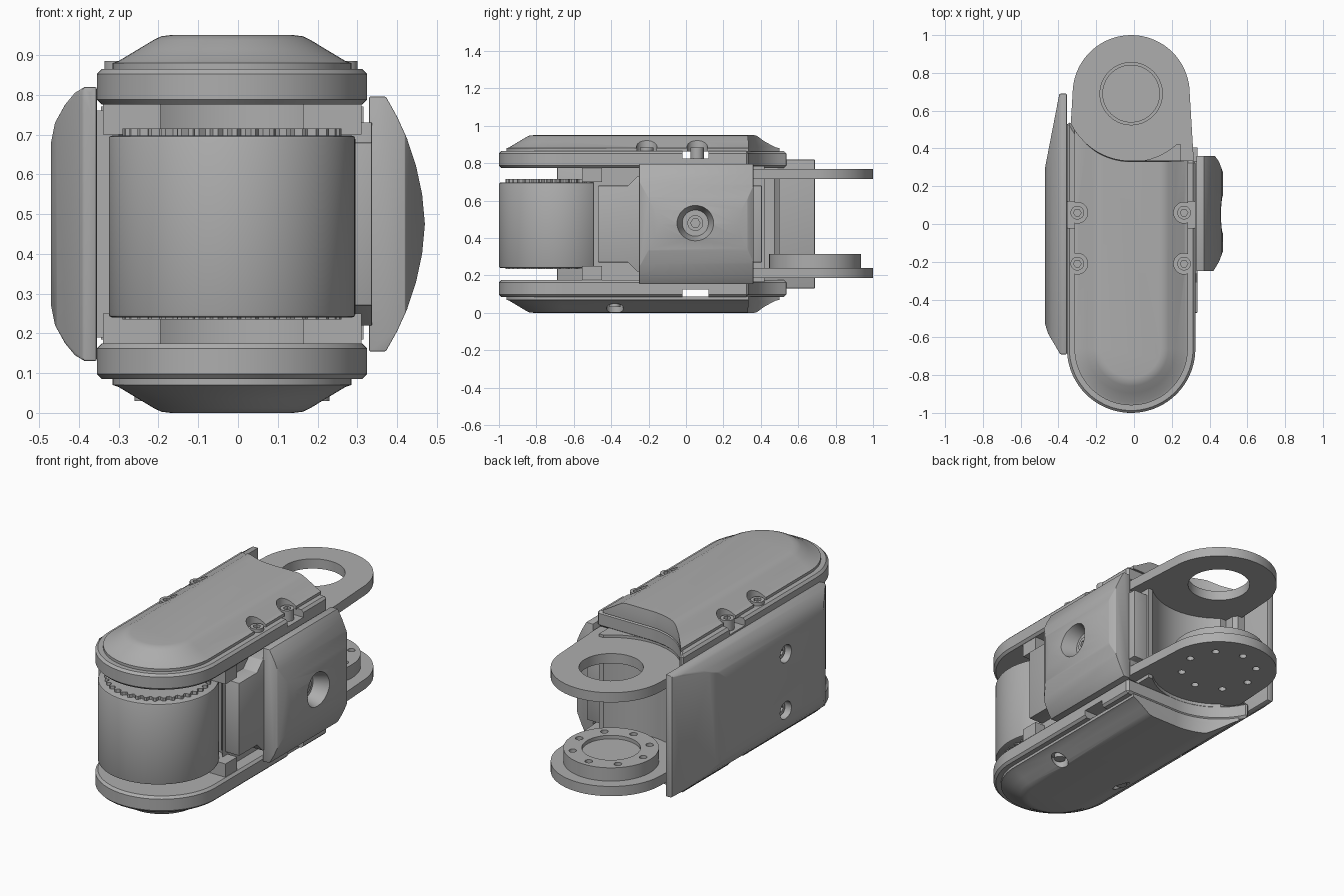
import bpy, bmesh
from math import sin, cos, pi, sqrt, radians

CX, FRONT, BACK, H = -0.015, -0.66, 0.69, 0.95   # centre line, end centres, height

cube = bpy.data.objects.get("Cube")
if cube:
    bpy.data.objects.remove(cube, do_unlink=True)

grey = bpy.data.materials.new("light_grey")
grey.use_nodes = True
grey.diffuse_color = (0.42, 0.42, 0.42, 1)
grey.node_tree.nodes["Principled BSDF"].inputs["Base Color"].default_value = (0.42, 0.42, 0.42, 1)


def loft(name, loops):
    """Skin matching closed loops and cap both ends."""
    bm = bmesh.new()
    rows = [[bm.verts.new(p) for p in loop] for loop in loops]
    n = len(rows[0])
    for a, b in zip(rows, rows[1:]):
        for i in range(n):
            j = (i + 1) % n
            bm.faces.new((a[i], a[j], b[j], b[i]))
    bm.faces.new(rows[0])
    bm.faces.new(rows[-1])
    bmesh.ops.recalc_face_normals(bm, faces=bm.faces[:])
    mesh = bpy.data.meshes.new(name)
    bm.to_mesh(mesh)
    bm.free()
    mesh.materials.append(grey)
    ob = bpy.data.objects.new(name, mesh)
    bpy.context.collection.objects.link(ob)
    return ob


def place(a, b, c, axis):
    return {"x": (c, a, b), "y": (a, c, b), "z": (a, b, c)}[axis]


def prism(name, pts, lo, hi, axis="z"):
    return loft(name, [[place(a, b, c, axis) for a, b in pts] for c in (lo, hi)])


def circle(a, b, r, n=48):
    return [(a + r * cos(2 * pi * i / n), b + r * sin(2 * pi * i / n)) for i in range(n)]


def disc(name, a, b, r, lo, hi, axis="z", r2=None, n=48):
    ends = ((r, lo), (r if r2 is None else r2, hi))
    return loft(name, [[place(p, q, c, axis) for p, q in circle(a, b, rad, n)] for rad, c in ends])


def box(name, x0, x1, y0, y1, z0, z1):
    return prism(name, [(x0, y0), (x1, y0), (x1, y1), (x0, y1)], min(z0, z1), max(z0, z1))


def use(ob, mod):
    bpy.context.view_layer.objects.active = ob
    bpy.ops.object.modifier_apply(modifier=mod.name)


def combine(ob, tools, operation="DIFFERENCE"):
    for tool in tools:
        mod = ob.modifiers.new("cut", "BOOLEAN")
        mod.operation, mod.solver, mod.object = operation, "EXACT", tool
        use(ob, mod)
        bpy.data.objects.remove(tool, do_unlink=True)
    return ob


def bevel(ob, width, segments=2, angle=40):
    mod = ob.modifiers.new("bevel", "BEVEL")
    mod.width, mod.segments, mod.angle_limit = width, segments, radians(angle)
    mod.limit_method = "ANGLE"
    use(ob, mod)
    return ob


def link_outline(w, arc):
    """Round front, straight sides, concave back with a horn on one side."""
    pts = [(CX - w * cos(pi * i / 36), FRONT - w * sin(pi * i / 36)) for i in range(37)]
    pts.append((CX + w, BACK - arc))
    for i in range(17):
        dx = w * i / 16
        pts.append((CX - dx, min(0.54, BACK - sqrt(arc * arc - dx * dx))))
    return pts


# Top and bottom plates, covers and screws
cover_steps = [(0.862, 0.300), (0.880, 0.300), (0.885, 0.285), (0.915, 0.235),
               (0.938, 0.197), (0.947, 0.178), (0.950, 0.155)]
for side, z in (("top", lambda v: v), ("bottom", lambda v: H - v)):
    plate = prism(side + "_plate", link_outline(0.34, 0.355), *sorted((z(0.775), z(0.865))))
    bevel(plate, 0.014, 1, 60)
    combine(plate, [box("slot", -1, 1, -0.02, 0.12, z(0.825), z(0.9))])

    cover = loft(side + "_cover", [[(x, y, z(h)) for x, y in link_outline(w, 0.355 + 0.1 * max(0, h - 0.9))]
                                   for h, w in cover_steps])
    if side == "top":
        spots = [(x, y) for y in (0.06, -0.21) for x in (-0.30, 0.265)]
        combine(cover, [disc("notch", x, y, 0.055, 0.84, 1.0) for x, y in spots])
        for x, y in spots:
            screw = disc("cover_screw", x, y, 0.036, 0.8, 0.885, n=24)
            combine(screw, [disc("socket", x, y, 0.02, 0.87, 0.9, n=6)])
    else:
        spots = [(CX + s * 0.215, -0.38) for s in (-1, 1)]
        combine(cover, [disc("notch", x, y, 0.045, -0.1, 0.055) for x, y in spots])
        for x, y in spots:
            disc("cover_screw", x, y, 0.03, 0.03, 0.07, n=24)

    # Small support blocks beside the drum
    for s in (-1, 1):
        x0, x1 = sorted((CX + s * 0.18, CX + s * 0.325))
        box(side + "_support_block", x0, x1, -0.555, -0.45, z(0.70), z(0.79))

    # Toothed ring on each end of the drum
    teeth = []
    for i in range(144):
        r = 0.275 if i % 4 < 2 else 0.258
        teeth.append((CX + r * cos(2 * pi * i / 144), BACK * -1 + r * sin(2 * pi * i / 144)))
    prism(side + "_toothed_ring", teeth, *sorted((z(0.66), z(0.715))))

# Front drum
bevel(disc("front_drum", CX, -BACK, 0.31, 0.24, 0.697, n=96), 0.008)

# Central body, hollowed around the drum and the fork
body = box("central_body", -0.30, 0.25, -0.52, 0.42, 0.165, 0.785)
combine(body, [disc("drum_space", CX, -BACK, 0.33, 0, 1, n=64),
               disc("fork_space", CX, BACK, 0.36, 0, 1, n=64)])
left_wall = box("side_wall", -0.355, -0.29, -0.50, 0.50, 0.19, 0.76)
combine(left_wall, [disc("fork_space", CX, BACK, 0.35, 0, 1, n=64)])

# Side panel with flared part under the cap
panel = prism("side_panel", [(-0.47, 0.27), (-0.31, 0.27), (-0.26, 0.22), (0.33, 0.22), (0.36, 0.27), (0.405, 0.27),
                             (0.405, 0.68), (0.36, 0.68), (0.33, 0.73), (-0.26, 0.73), (-0.31, 0.68), (-0.47, 0.68)],
              0.22, 0.337, "x")
combine(panel, [disc("drum_space", CX, -BACK, 0.325, 0, 1, n=64)])
bevel(panel, 0.012)

# Curved cap with conical recess
half = [(0.47, 0.475), (0.463, 0.55), (0.448, 0.62), (0.425, 0.69), (0.40, 0.745), (0.372, 0.795), (0.33, 0.795)]
cap = prism("side_cap", [(x, H - v) for x, v in half[::-1]] + half[1:], -0.26, 0.36, "y")
combine(cap, [prism("plan", [(0.3, -0.25), (0.42, -0.25), (0.45, -0.20), (0.48, -0.12), (0.48, 0.25),
                             (0.45, 0.33), (0.425, 0.365), (0.3, 0.365)], 0, 1)], "INTERSECT")
bevel(cap, 0.012, 2, 35)
combine(cap, [disc("recess", 0.05, 0.48, 0.07, 0.385, 0.49, "x", r2=0.105)])
button = disc("recess_screw", 0.05, 0.48, 0.042, 0.37, 0.395, "x", n=24)
combine(button, [disc("socket", 0.05, 0.48, 0.025, 0.385, 0.42, "x", n=6)])

# Long outer shell on the other side
half = [(-0.47, 0.475), (-0.47, 0.68), (-0.46, 0.73), (-0.435, 0.775), (-0.41, 0.805), (-0.385, 0.82), (-0.355, 0.82)]
shell = prism("outer_shell", [(x, H - v) for x, v in half[::-1]] + half[1:], -0.69, 0.69, "y")
combine(shell, [prism("plan", [(-0.3, -0.69), (-0.39, -0.69), (-0.455, -0.58), (-0.48, -0.50),
                               (-0.48, 0.25), (-0.455, 0.38), (-0.395, 0.69), (-0.3, 0.69)], 0, 1)], "INTERSECT")
bevel(shell, 0.008, 2, 35)
for z in (0.30, 0.62):
    combine(shell, [disc("screw_hole", -0.22, z, 0.05, -0.49, -0.42, "x", n=32)])
    head = disc("shell_screw", -0.22, z, 0.036, -0.44, -0.40, "x", n=24)
    combine(head, [disc("socket", -0.22, z, 0.02, -0.46, -0.425, "x", n=6)])

# Rear fork plates
tongue = [(CX + 0.31 * cos(pi * i / 36), BACK + 0.31 * sin(pi * i / 36)) for i in range(37)]
tongue += [(CX - 0.33, 0.36), (CX - 0.33, 0.22), (CX + 0.33, 0.22), (CX + 0.33, 0.36)]
upper = prism("upper_fork", tongue, 0.715, 0.77)
combine(upper, [disc("bore", CX, BACK, 0.165, 0.5, 1, n=64)])
lower = prism("lower_fork", tongue, 0.185, 0.24)
flange = disc("flange", CX, BACK, 0.245, 0.235, 0.315, n=64)
for ob in (lower, flange):
    combine(ob, [disc("bolt_hole", x, y, 0.02, 0, 0.5, n=16) for x, y in circle(CX, BACK, 0.2, 8)])
combine(flange, [disc("pocket", CX, BACK, 0.15, 0.295, 0.5, n=64)])

# Smooth the curved faces and keep edges sharp
bpy.ops.object.select_all(action="DESELECT")
for ob in bpy.context.scene.objects:
    if ob.type == "MESH":
        ob.select_set(True)
        bpy.context.view_layer.objects.active = ob
bpy.ops.object.shade_smooth_by_angle(angle=radians(28))
